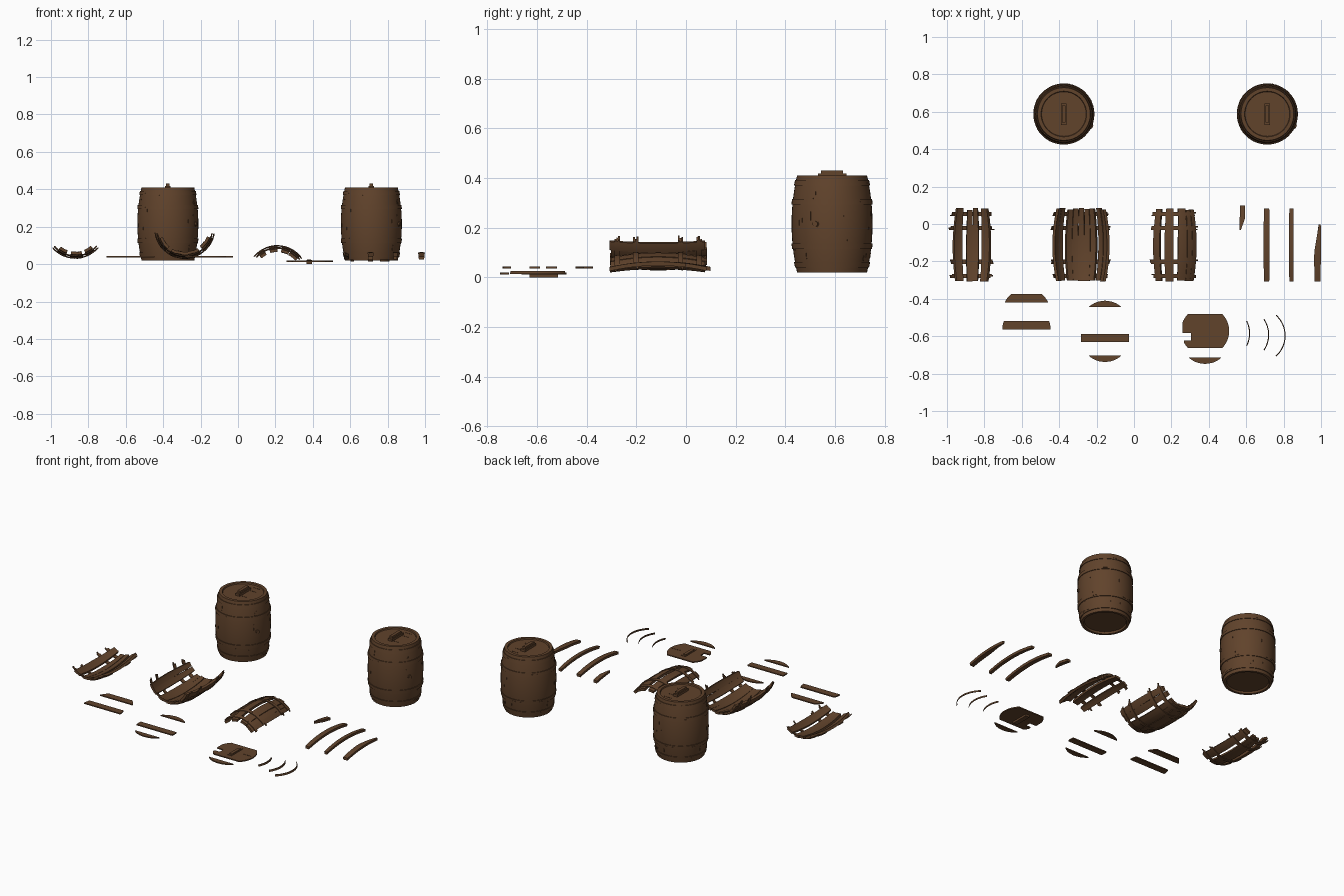
import bpy, bmesh, math, random
from mathutils import Matrix

random.seed(4)
if "Cube" in bpy.data.objects:
    bpy.data.objects.remove(bpy.data.objects["Cube"])

WOOD = bpy.data.materials.new("brown wood")
WOOD.use_nodes = True
BROWN = (0.119, 0.056, 0.0245, 1)
WOOD.diffuse_color = BROWN
WOOD.node_tree.nodes["Principled BSDF"].inputs["Base Color"].default_value = BROWN
HALF = 0.195      # half the barrel height


def radius(t):
    return 0.141 + 0.022 * (1 - (t / HALF) ** 2)


def finish(name, bm, place):
    """Place the part, colour it and smooth its soft edges."""
    bm.transform(place)
    bmesh.ops.recalc_face_normals(bm, faces=bm.faces)
    for f in bm.faces:
        f.smooth = True
    me = bpy.data.meshes.new(name)
    bm.to_mesh(me)
    bm.free()
    me.materials.append(WOOD)
    me.set_sharp_from_angle(angle=math.radians(32))
    bpy.context.collection.objects.link(bpy.data.objects.new(name, me))


def add_block(bm, a0, a1, t0, t1, inner, outer, tip=0):
    """Curved block on the barrel wall, between two angles and two heights."""
    n = max(1, math.ceil((a1 - a0) / 6))
    rows = max(2, math.ceil((t1 - t0) / 0.035))
    rings = []
    for j in range(rows + 1):
        t = t0 + (t1 - t0) * j / rows
        start = a0 + (a1 - a0) * tip * max(0, 2 * j / rows - 1)
        angles = [math.radians(start + (a1 - start) * i / n) for i in range(n + 1)]
        pts = [(radius(t) + outer, a) for a in angles]
        pts += [(radius(t) + inner, a) for a in reversed(angles)]
        rings.append([bm.verts.new((r * math.cos(a), r * math.sin(a), t)) for r, a in pts])
    for lo, hi in zip(rings, rings[1:]):
        for k in range(len(lo)):
            m = (k + 1) % len(lo)
            bm.faces.new((lo[k], lo[m], hi[m], hi[k]))
    bm.faces.new(rings[0])
    bm.faces.new(rings[-1])


def shells(name, blocks, place):
    bm = bmesh.new()
    for b in blocks:
        add_block(bm, *b)
    finish(name, bm, place)


def lathe(name, pts, place, steps=48):
    bm = bmesh.new()
    vs = [bm.verts.new((r, 0, z)) for r, z in pts]
    es = [bm.edges.new(p) for p in zip(vs, vs[1:])]
    bmesh.ops.spin(bm, geom=vs + es, axis=(0, 0, 1), cent=(0, 0, 0),
                   angle=math.tau, steps=steps)
    bmesh.ops.remove_doubles(bm, verts=bm.verts, dist=0.0002)
    finish(name, bm, place)


def box(name, size, center):
    bm = bmesh.new()
    bmesh.ops.create_cube(bm, size=1)
    finish(name, bm, Matrix.Translation(center) @ Matrix.Diagonal((*size, 1)))


def lid_slice(name, cx, cy, y0, y1, z, xmin=-1.0, thick=0.007, R=0.129):
    """Plank of a round lid: the part of a disc between two parallel cuts."""
    ys = [y0 + (y1 - y0) * i / 8 for i in range(9)]
    w = [math.sqrt(max(R * R - y * y, 0.00001)) for y in ys]
    outline = list(zip(w, ys))
    outline += [(max(-x, xmin), y) for x, y in reversed(outline)]
    bm = bmesh.new()
    face = bm.faces.new([bm.verts.new((x, y, 0)) for x, y in outline])
    ext = bmesh.ops.extrude_face_region(bm, geom=[face])
    top = [v for v in ext["geom"] if isinstance(v, bmesh.types.BMVert)]
    bmesh.ops.translate(bm, verts=top, vec=(0, 0, thick))
    bm.faces.ensure_lookup_table()
    finish(name, bm, Matrix.Translation((cx, cy, z)))


HOOPS = (-0.165, -0.09, 0.09, 0.165)

# Whole barrels
splinters = []
for i in range(26):
    a, t, ln = random.uniform(0, 360), random.uniform(-0.17, 0.15), random.uniform(0.01, 0.04)
    splinters.append((a, a + 1, t, t + ln, -0.004, 0.0018))
for i in range(14):
    a, t = random.uniform(0, 360), random.choice(HOOPS)
    splinters.append((a, a + random.uniform(4, 12), t - 0.002, t + 0.001, 0, 0.0055))

for side, x in (("right", -0.375), ("left", 0.713)):
    place = Matrix.Translation((x, 0.588, 0.215))
    pts = [(0, -0.183), (0.122, -0.183), (0.126, -HALF)]
    pts += [(radius(t), t) for t in (HALF * (i / 6 - 1) for i in range(13))]
    pts += [(0.122, HALF), (0.119, 0.188), (0, 0.188)]
    lathe(side + "_barrel_body", pts, place)
    for i, t in enumerate(HOOPS):
        lo, hi = t - 0.011, t + 0.011
        lathe(f"{side}_barrel_hoop_{i}",
              [(radius(lo) - 0.004, lo), (radius(lo) + 0.004, lo),
               (radius(hi) + 0.004, hi), (radius(hi) - 0.004, hi)], place)
    shells(side + "_barrel_splinters", splinters, place)
    # Bung in the side
    bung = place @ Matrix.Rotation(math.radians(-24), 4, "Z") \
        @ Matrix.Translation((0.16, 0, 0)) @ Matrix.Rotation(math.pi / 2, 4, "Y")
    lathe(side + "_bung", [(0.014, -0.01), (0.014, 0.004), (0.011, 0.004),
                           (0.011, 0.009), (0, 0.009)], bung, 16)
    # Lid handle and board joints
    box(side + "_handle_base", (0.03, 0.115, 0.016), (x, 0.588, 0.409))
    box(side + "_handle_grip", (0.02, 0.09, 0.014), (x, 0.588, 0.423))
    for y, w in ((0.045, 0.06), (-0.045, 0.05), (0.09, 0.05)):
        box(side + "_lid_joint", (w, 0.003, 0.002), (x + 0.03, 0.588 + y, 0.4035))


def lying(x, z, up, y=-0.112):
    """Lay the barrel axis along y; angle 0 points up or down."""
    rot = Matrix(((0, 1, 0, 0), (0, 0, 1, 0), (up, 0, 0, 0), (0, 0, 0, 1)))
    return Matrix.Translation((x, y, z)) @ rot


# Broken wall pieces: groups of staves held by hoop remains
def broken_wall(name, place, groups, hoop0, hoop1):
    staves, hoops = [], []
    for a0, a1 in groups:
        n = max(1, round((a1 - a0) / 14))
        step = (a1 - a0) / n
        for i in range(n):
            a, j = a0 + i * step, random.uniform(-0.0015, 0.0015)
            staves.append((a, a + step, -HALF - 0.001 + random.uniform(0, 0.006),
                           HALF + 0.002 - random.uniform(0, 0.01), -0.015 + j, j, 0.1))
    for t in HOOPS:
        # Each hoop snaps unevenly across its width
        for strip in range(3):
            lo = t - 0.011 + strip * 0.0073
            hoops.append((hoop0 + random.uniform(0, 9), hoop1 - random.uniform(0, 9),
                          lo, lo + 0.0073, -0.001, 0.004))
    shells(name + "_staves", staves, place)
    shells(name + "_hoops", hoops, place)


broken_wall("small_wall", lying(-0.87, 0.192, -1), ((-38, -19), (-10, 15), (22, 41)), -51, 51)
broken_wall("large_wall", lying(-0.285, 0.192, -1), ((-68, -40), (-31, 33), (40, 70)), -82, 80)
broken_wall("arched_wall", lying(0.21, -0.062, 1),
            ((-42, -27), (-17, 0), (9, 27), (28, 50)), -52, 55)

# Loose staves, whole and snapped
for name, x, half, t1, tip, turn in (("short_stave", 0.58, 5.5, -0.065, 0.8, math.pi),
                                     ("wide_stave", 0.709, 5.7, HALF, 0, 0),
                                     ("narrow_stave", 0.841, 4.3, HALF, 0, 0),
                                     ("snapped_stave", 0.981, 6.4, 0.11, 0.7, 0)):
    y = -0.097 if turn else -0.112
    shells(name, [(-half, half, -HALF, t1, -0.016, 0, tip)],
           lying(x, -0.099, 1, y) @ Matrix.Rotation(turn, 4, "X"))

# Loose lid boards
for name, x, y, y0, y1 in (("lid_board_outer", -0.575, -0.475, 0.055, 0.1),
                           ("lid_board_inner", -0.575, -0.564, 0.0, 0.045),
                           ("lid_board_middle", -0.155, -0.609, -0.022, 0.022),
                           ("lid_cap_back", -0.155, -0.539, 0.094, 0.129),
                           ("lid_cap_front", -0.155, -0.609, -0.129, -0.095)):
    lid_slice(name, x, y, y0, y1, 0.036)

# Broken lid with its handle
lid_slice("broken_lid_back", 0.38, -0.572, -0.012, 0.091, 0.012, -0.122)
lid_slice("broken_lid_middle", 0.38, -0.572, -0.05, -0.012, 0.012, -0.075)
lid_slice("broken_lid_front", 0.38, -0.572, -0.091, -0.05, 0.012, -0.112)
lid_slice("broken_lid_cap", 0.38, -0.619, -0.129, -0.094, 0.012)
box("broken_lid_handle_base", (0.03, 0.115, 0.022), (0.38, -0.572, 0.011))
box("broken_lid_handle_grip", (0.02, 0.09, 0.006), (0.38, -0.572, 0.023))
box("broken_lid_splinter", (0.06, 0.004, 0.002), (0.47, -0.568, 0.0195))

# Loose hoop pieces
for name, x, y, a in (("short_hoop", 0.62, -0.585, 27), ("medium_hoop", 0.722, -0.592, 34),
                      ("long_hoop", 0.81, -0.597, 48)):
    shells(name, [(-a, a, 0.168, 0.18, 0, 0.003)],
           Matrix.Translation((x - 0.149, y, -0.154)))
